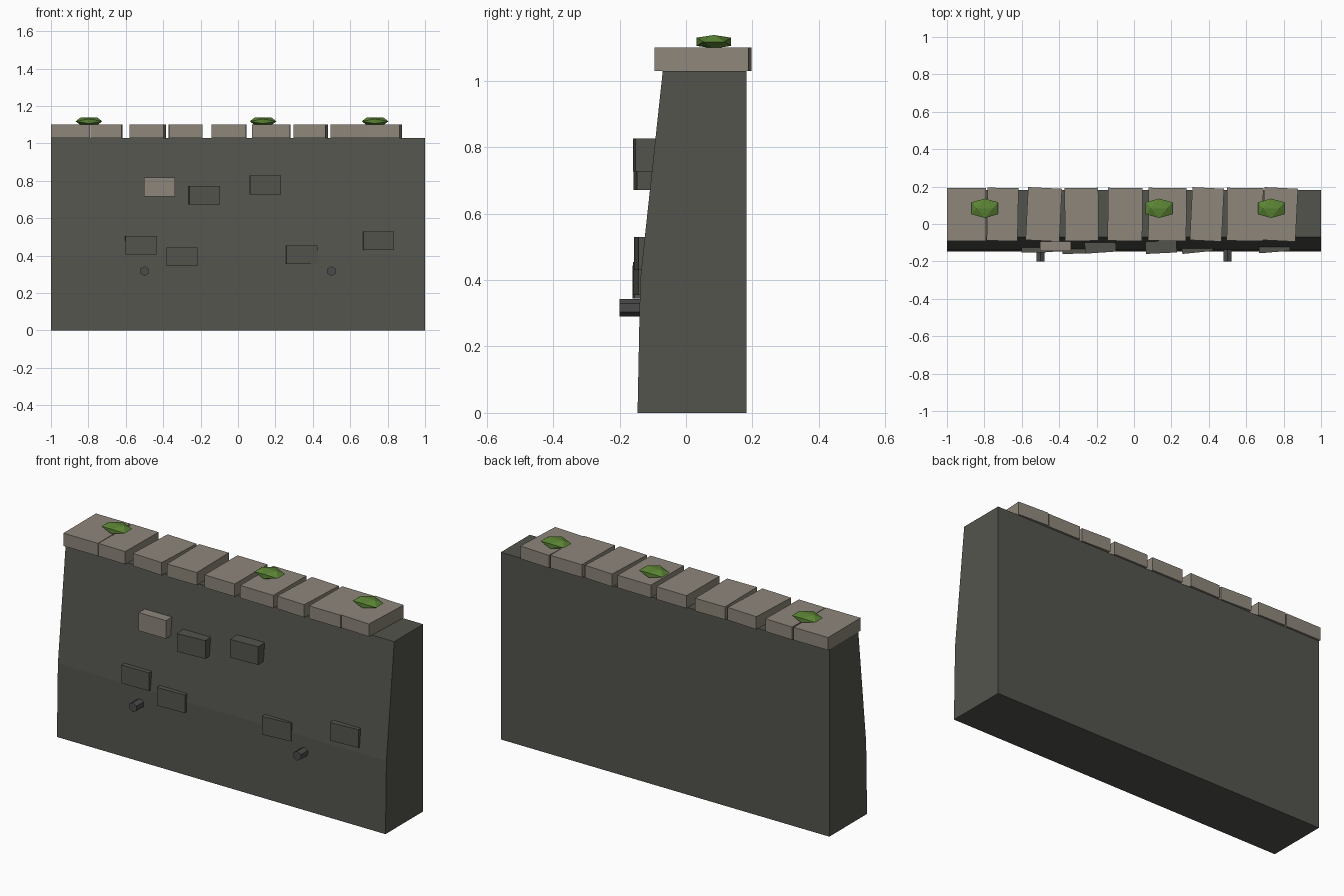
import bpy, bmesh, math
from mathutils import Matrix, Vector

cube = bpy.data.objects.get("Cube")
if cube:
    bpy.data.objects.remove(cube, do_unlink=True)


def make_material(name, rgb):
    m = bpy.data.materials.new(name)
    m.use_nodes = True
    m.diffuse_color = (*rgb, 1)
    m.node_tree.nodes["Principled BSDF"].inputs["Base Color"].default_value = (*rgb, 1)
    return m


dark_stone = make_material("dark stone", (0.088, 0.088, 0.075))
pale_stone = make_material("pale stone", (0.27, 0.24, 0.198))
drain_grey = make_material("drain grey", (0.07, 0.07, 0.07))
moss_green = make_material("moss green", (0.105, 0.23, 0.035))


def finish(bm, name, mat):
    bmesh.ops.recalc_face_normals(bm, faces=bm.faces)
    mesh = bpy.data.meshes.new(name)
    bm.to_mesh(mesh)
    bm.free()
    mesh.materials.append(mat)
    obj = bpy.data.objects.new(name, mesh)
    bpy.context.collection.objects.link(obj)
    return obj


def block(name, x0, x1, y0, y1, z0, z1, mat, turn=0.0):
    """Box between limits, turned slightly about its vertical axis."""
    bm = bmesh.new()
    centre = Vector((x0 + x1, y0 + y1, z0 + z1)) / 2
    size = (x1 - x0, y1 - y0, z1 - z0, 1)
    bmesh.ops.create_cube(bm, size=1, matrix=Matrix.Translation(centre)
                          @ Matrix.Rotation(turn, 4, "Z") @ Matrix.Diagonal(size))
    return finish(bm, name, mat)


# Battered wall: side profile extruded along its length
bm = bmesh.new()
profile = [(-0.146, 0), (0.182, 0), (0.182, 1.03), (-0.07, 1.03), (-0.138, 0.4)]
end = bm.faces.new([bm.verts.new((-1, y, z)) for y, z in profile])
ext = bmesh.ops.extrude_face_region(bm, geom=[end])
verts = [v for v in ext["geom"] if isinstance(v, bmesh.types.BMVert)]
bmesh.ops.translate(bm, verts=verts, vec=(2, 0, 0))
if not end.is_valid or len(bm.faces) < 7:
    bm.faces.new([v for v in bm.verts if v.co.x < 0])
finish(bm, "wall", dark_stone)

# Loose coping stones along the top: left edge, right edge, turn
copings = [(-1.0, -0.79, 0), (-0.785, -0.62, -0.02), (-0.573, -0.392, -0.05),
           (-0.37, -0.19, 0.01), (-0.14, 0.045, -0.01), (0.077, 0.28, -0.01),
           (0.305, 0.475, -0.05), (0.497, 0.69, -0.01), (0.69, 0.87, -0.05)]
for i, (x0, x1, turn) in enumerate(copings):
    block(f"coping_stone_{i + 1}", x0, x1, -0.09, 0.193, 1.03, 1.10, pale_stone, turn)

# Bricks standing proud of the front: centre x, centre z, front y, turn
bricks = [(-0.42, 0.767, -0.145, 0), (-0.18, 0.722, -0.153, 0.07),
          (0.145, 0.777, -0.156, 0.05), (-0.52, 0.455, -0.152, 0.02),
          (-0.30, 0.394, -0.158, 0.04), (0.338, 0.405, -0.152, 0.1),
          (0.75, 0.48, -0.15, 0.08)]
for i, (x, z, y, turn) in enumerate(bricks):
    block(f"proud_brick_{i + 1}", x - 0.083, x + 0.083, y, y + 0.065, z - 0.05, z + 0.05,
          dark_stone if i else pale_stone, turn)

# Drain pipes low on the front
for side, x in (("right", -0.5), ("left", 0.5)):
    bm = bmesh.new()
    bmesh.ops.create_cone(bm, cap_ends=True, segments=6, radius1=0.026, radius2=0.026,
                          depth=0.1, matrix=Matrix.Translation((x, -0.15, 0.317))
                          @ Matrix.Rotation(math.pi / 2, 4, "X"))
    finish(bm, f"{side}_drain_pipe", drain_grey)

# Flattened moss clumps: icosahedra lying on an edge
golden = (1 + math.sqrt(5)) / 2
for i, x in enumerate((-0.797, 0.134, 0.733)):
    bm = bmesh.new()
    for a in (-1, 1):
        for b in (-golden, golden):
            for p in ((a, 0, b), (0, b, a), (b, a, 0)):
                bm.verts.new((x + p[0] * 0.044, 0.084 + p[1] * 0.032, 1.118 + p[2] * 0.0125))
    bmesh.ops.convex_hull(bm, input=bm.verts)
    finish(bm, f"moss_clump_{i + 1}", moss_green)
